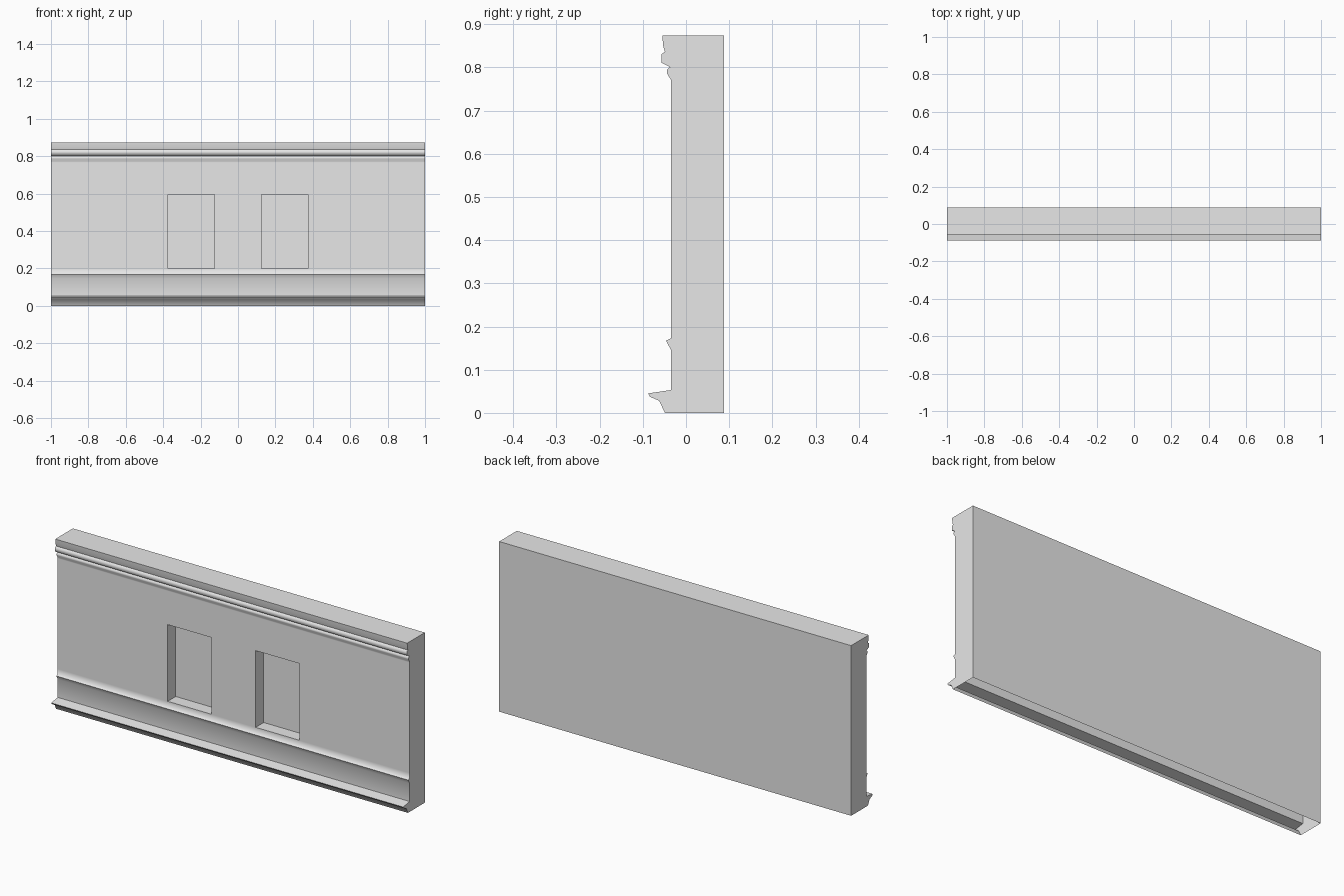
import bpy
import bmesh
import math

cube = bpy.data.objects.get("Cube")
if cube:
    bpy.data.objects.remove(cube, do_unlink=True)

GREY = (0.8, 0.8, 0.8, 1.0)
mat = bpy.data.materials.new("plain_grey")
mat.use_nodes = True
mat.diffuse_color = GREY
mat.node_tree.nodes["Principled BSDF"].inputs["Base Color"].default_value = GREY

FRONT, BACK, TOP = -0.035, 0.088, 0.874
NICHE_LOW, NICHE_HIGH, NICHE_DEPTH = 0.2, 0.594, 0.065

# Cross-section (y, z) running up the moulded front, then down the back
base = [(-0.049, 0), (-0.062, 0.028), (-0.083, 0.037), (-0.088, 0.045),
        (FRONT, 0.053), (FRONT, 0.146), (-0.046, 0.167), (FRONT, 0.173)]
wall = [(FRONT, NICHE_LOW), (FRONT, NICHE_HIGH), (FRONT, 0.767)]
cornice = [(FRONT, 0.772), (-0.044, 0.786), (-0.044, 0.795), (-0.037, 0.801),
           (-0.057, 0.811), (-0.057, 0.831), (-0.049, 0.836),
           (-0.053, 0.851), (-0.055, TOP)]
profile = base + wall + cornice + [(BACK, TOP), (BACK, 0)]
columns = [-1, -0.375, -0.125, 0.125, 0.375, 1]

# Sweep the section along the wall; the underside stays open
bm = bmesh.new()
rings = [[bm.verts.new((x, y, z)) for y, z in profile] for x in columns]
niche_row = len(base)
niches = []
for c, (a, b) in enumerate(zip(rings, rings[1:])):
    for r in range(len(profile) - 1):
        face = bm.faces.new((a[r], b[r], b[r + 1], a[r + 1]))
        if r == niche_row and c in (1, 3):
            niches.append(face)

# End walls
bm.faces.new(rings[0])
bm.faces.new(rings[-1][::-1])

# Recessed niches
pushed = bmesh.ops.extrude_discrete_faces(bm, faces=niches)["faces"]
for face in pushed:
    bmesh.ops.translate(bm, verts=face.verts, vec=(0, NICHE_DEPTH, 0))
bmesh.ops.recalc_face_normals(bm, faces=bm.faces)

mesh = bpy.data.meshes.new("moulded_wall")
bm.to_mesh(mesh)
bm.free()
mesh.materials.append(mat)
obj = bpy.data.objects.new("moulded_wall", mesh)
bpy.context.collection.objects.link(obj)

# Soft mouldings, crisp corners
bpy.ops.object.select_all(action='DESELECT')
obj.select_set(True)
bpy.context.view_layer.objects.active = obj
bpy.ops.object.shade_smooth_by_angle(angle=math.radians(65))
